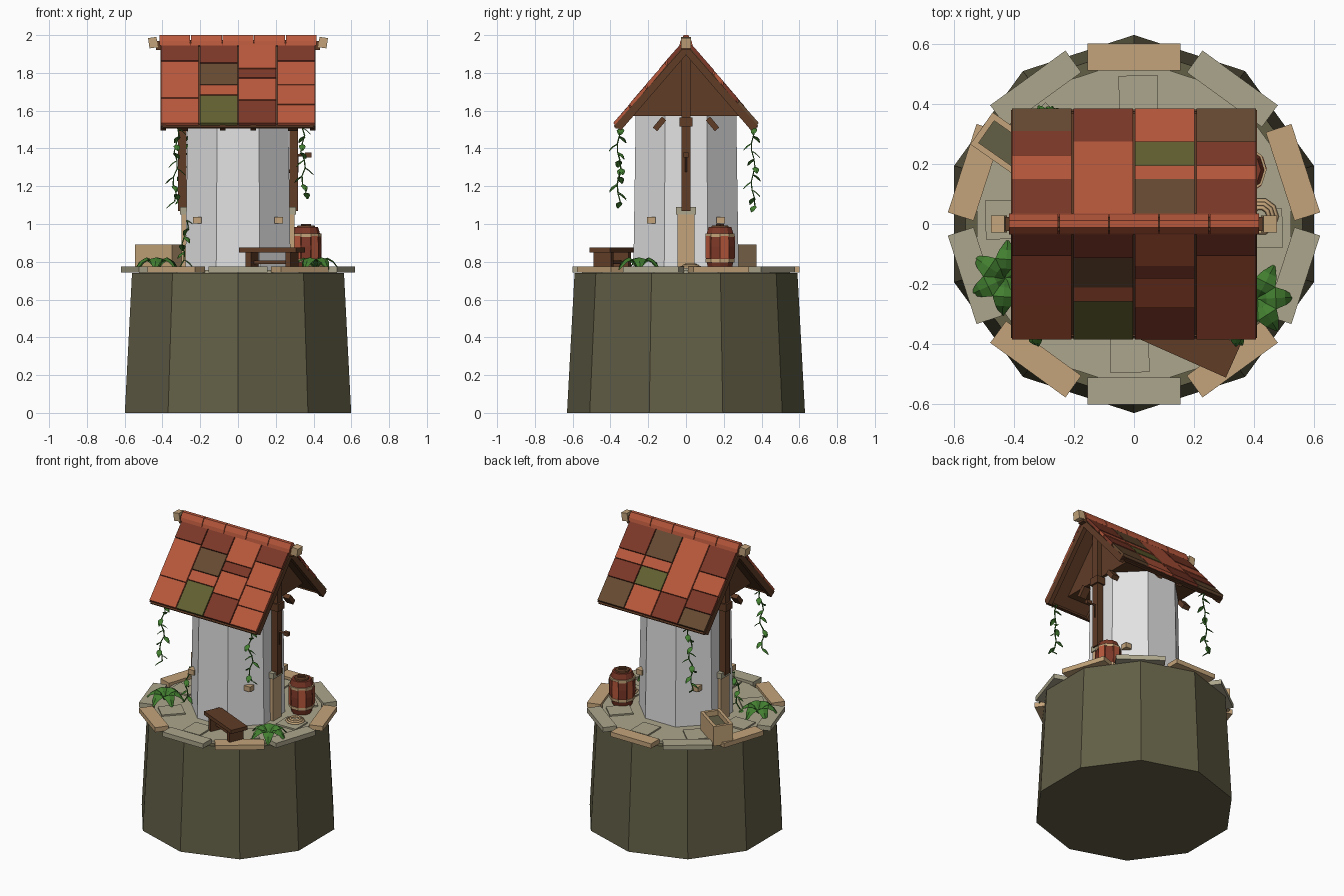
import bpy, bmesh, math, random
from mathutils import Vector, Matrix

random.seed(4)
if "Cube" in bpy.data.objects:
    bpy.data.objects.remove(bpy.data.objects["Cube"], do_unlink=True)


def material(name, rgb):
    lin = [((c / 255 + 0.055) / 1.055) ** 2.4 for c in rgb] + [1]
    m = bpy.data.materials.new(name)
    m.use_nodes = True
    m.diffuse_color = lin
    m.node_tree.nodes["Principled BSDF"].inputs["Base Color"].default_value = lin
    return m


WHITE = material("white plaster", (226, 226, 227))
EARTH = material("dark olive stone", (98, 94, 70))
TAN = material("tan stone", (196, 164, 122))
KHAKI = material("grey khaki stone", (172, 166, 140))
RED = material("clay red", (184, 88, 60))
DARKRED = material("dark clay red", (124, 56, 40))
UMBER = material("umber tile", (102, 74, 50))
MOSS = material("moss tile", (98, 96, 48))
WOOD = material("brown wood", (96, 60, 38))
GREEN = material("leaf green", (66, 126, 48))


def finish(bm, name, mat):
    bmesh.ops.recalc_face_normals(bm, faces=bm.faces)
    me = bpy.data.meshes.new(name)
    bm.to_mesh(me)
    bm.free()
    me.materials.append(mat)
    ob = bpy.data.objects.new(name, me)
    bpy.context.scene.collection.objects.link(ob)
    return ob


def box(name, mat, centre, size, turn=0, axis='Z'):
    bm = bmesh.new()
    bmesh.ops.create_cube(bm, size=1, matrix=Matrix.Translation(centre)
                          @ Matrix.Rotation(math.radians(turn), 4, axis)
                          @ Matrix.Diagonal((*size, 1)))
    return finish(bm, name, mat)


def lathe(name, mat, profile, sides, centre=(0, 0), phase=0.0):
    """Stack of polygon rings from (radius, z) pairs, capped at both ends."""
    bm = bmesh.new()
    rings = []
    for r, z in profile:
        angles = [phase + math.tau * i / sides for i in range(sides)]
        rings.append([bm.verts.new((centre[0] + r * math.cos(a),
                                    centre[1] + r * math.sin(a), z)) for a in angles])
    for a, b in zip(rings, rings[1:]):
        for i in range(sides):
            j = (i + 1) % sides
            bm.faces.new((a[i], a[j], b[j], b[i]))
    bm.faces.new(rings[0])
    bm.faces.new(rings[-1])
    return finish(bm, name, mat)


def extrude_x(name, mat, outline, x0, x1):
    """Extrude a (y, z) outline along x."""
    bm = bmesh.new()
    a, b = [[bm.verts.new((x, y, z)) for y, z in outline] for x in (x0, x1)]
    bm.faces.new(a)
    bm.faces.new(b)
    n = len(a)
    for i in range(n):
        bm.faces.new((a[i], a[(i + 1) % n], b[(i + 1) % n], b[i]))
    return finish(bm, name, mat)


def tube(name, mat, points, radius, cyclic=False):
    cu = bpy.data.curves.new(name, 'CURVE')
    cu.dimensions = '3D'
    cu.bevel_depth = radius
    cu.bevel_resolution = 0
    cu.use_fill_caps = True
    sp = cu.splines.new('POLY')
    sp.points.add(len(points) - 1)
    for p, co in zip(sp.points, points):
        p.co = (*co, 1)
    sp.use_cyclic_u = cyclic
    cu.materials.append(mat)
    ob = bpy.data.objects.new(name, cu)
    bpy.context.scene.collection.objects.link(ob)


# Plinth, floor and rim slabs
lathe("plinth", EARTH, [(0.63, 0), (0.59, 0.74)], 10, phase=math.pi / 2)
lathe("floor", KHAKI, [(0.55, 0.735), (0.55, 0.757)], 10, phase=math.pi / 2)
for i in range(10):
    deg = 90 + 36 * i
    a = math.radians(deg)
    box("rim_slab", KHAKI if i % 2 else TAN,
        (0.557 * math.cos(a), 0.557 * math.sin(a), 0.759), (0.09, 0.31, 0.032), deg)
for deg in range(88, 448, 45):
    a = math.radians(deg)
    box("paver", KHAKI, (0.42 * math.cos(a), 0.42 * math.sin(a), 0.759), (0.15, 0.13, 0.016), deg + 3)

# Tower with corner pegs
lathe("tower", WHITE, [(0.302, 0.74), (0.288, 1.575)], 8, phase=math.pi / 8)
for sx in (-1, 1):
    for sy in (-1, 1):
        box("wall_peg", TAN, (sx * 0.215, sy * 0.185, 1.02), (0.045, 0.045, 0.035))

# Side posts on stone pedestals
for s in (-1, 1):
    box("pedestal", TAN, (s * 0.265, 0, 0.91), (0.07, 0.09, 0.31))
    box("pedestal_cap", KHAKI, (s * 0.267, 0, 1.07), (0.08, 0.105, 0.04))
    box("post", WOOD, (s * 0.295, 0, 1.5), (0.045, 0.05, 0.86))
    box("post_collar", WOOD, (s * 0.297, 0, 1.54), (0.065, 0.07, 0.05))
    for t in (-1, 1):
        box("brace", WOOD, (s * 0.29, t * 0.14, 1.53), (0.05, 0.03, 0.075), t * 40, 'X')

# Roof structure


def slope(y):
    return 1.985 - 1.18 * y


for s in (-1, 1):
    def side(points):
        return [(s * y, z) for y, z in points]
    extrude_x("roof_deck", WOOD, side([(0, 1.966), (0.382, 1.514), (0.36, 1.505), (0, 1.925)]), -0.4, 0.4)
    box("eave_board", WOOD, (0, s * 0.362, 1.518), (0.81, 0.025, 0.025))
    for x in (-0.395, -0.08, 0.08, 0.395):
        extrude_x("rafter", WOOD, side([(0, 1.95), (0.38, 1.52), (0.345, 1.495), (0, 1.895)]),
                  x - 0.015, x + 0.015)
extrude_x("gable_infill", WOOD, [(-0.31, 1.572), (0.31, 1.572), (0, 1.93)], -0.285, 0.285)
box("ridge_beam", WOOD, (0, 0, 1.945), (0.87, 0.045, 0.05))
for s in (-1, 1):
    box("ridge_beam_end", TAN, (s * 0.45, 0, 1.96), (0.045, 0.055, 0.055), s * 8, 'Y')

# Roof tiles: per column, the lower edge of each band and its colour
FRONT = [[(0.106, DARKRED), (0.272, RED), (0.385, RED)],
         [(0.114, DARKRED), (0.212, UMBER), (0.258, RED), (0.385, MOSS)],
         [(0.14, RED), (0.182, DARKRED), (0.28, RED), (0.385, DARKRED)],
         [(0.106, DARKRED), (0.212, RED), (0.3, RED), (0.385, RED)]]
BACK = [[(0.15, DARKRED), (0.23, RED), (0.31, DARKRED), (0.385, UMBER)],
        [(0.275, RED), (0.385, DARKRED)],
        [(0.15, UMBER), (0.195, RED), (0.275, MOSS), (0.385, RED)],
        [(0.15, DARKRED), (0.195, RED), (0.275, DARKRED), (0.385, UMBER)]]
for s, columns in ((-1, FRONT), (1, BACK)):
    for c, bands in enumerate(columns):
        x0 = -0.41 + 0.205 * c
        top = 0.01
        for low, mat in bands:
            outline = [(top, slope(top)), (low, slope(low) + 0.005),
                       (low - 0.012, slope(low) - 0.012), (top, slope(top) - 0.022)]
            extrude_x("roof_tile", mat, [(s * y, z) for y, z in outline], x0 + 0.003, x0 + 0.202)
            top = low
CAP = [(-0.035, 1.945), (-0.03, 1.968), (-0.012, 2.0), (0.012, 2.0), (0.03, 1.968), (0.035, 1.945)]
for i in range(5):
    x0 = -0.418 + 0.1672 * i
    extrude_x("ridge_cap", RED, CAP, x0 + 0.002, x0 + 0.165)

# Crank
tube("crank", WOOD, [(0.27, 0, 1.28), (0.315, 0, 1.28), (0.315, 0, 1.365), (0.385, 0, 1.365)], 0.009)
box("crank_grip", WOOD, (0.372, 0, 1.365), (0.035, 0.025, 0.025))

# Barrel
B = (0.36, 0.18)
lathe("barrel", DARKRED, [(0.063, 0.757), (0.08, 0.82), (0.082, 0.88), (0.077, 0.94), (0.063, 0.985)], 10, B)
for i in range(0, 10, 2):
    a = math.tau * (i + 0.5) / 10
    box("barrel_stave", RED, (B[0] + 0.074 * math.cos(a), B[1] + 0.074 * math.sin(a), 0.877),
        (0.012, 0.044, 0.12), math.degrees(a))
for z, r in ((0.805, 0.081), (0.94, 0.082)):
    lathe("barrel_hoop", TAN, [(r, z - 0.009), (r, z + 0.009)], 10, B)
lathe("barrel_lid", WOOD, [(0.05, 0.98), (0.045, 0.993)], 10, B)
box("lid_handle", WOOD, (*B, 0.993), (0.05, 0.02, 0.015), 30)

# Rope coil
for k, r in enumerate((0.055, 0.043, 0.03)):
    tube("rope_coil", TAN, [(0.42 + r * math.cos(a), 0.025 + r * math.sin(a), 0.77 + 0.007 * k)
                            for a in [math.tau * i / 10 for i in range(10)]], 0.008, True)

# Bench
turn = Matrix.Rotation(math.radians(-24), 3, 'Z')
hub = Vector((0.18, -0.39, 0))
box("bench_seat", WOOD, hub + Vector((0, 0, 0.862)), (0.33, 0.12, 0.025), -24)
box("bench_rail", WOOD, hub + Vector((0, 0, 0.797)), (0.24, 0.02, 0.02), -24)
for s in (-1, 1):
    box("bench_leg", WOOD, hub + turn @ Vector((s * 0.115, 0, 0.804)), (0.03, 0.1, 0.1), -24)

# Trough
turn = Matrix.Rotation(math.radians(-35), 3, 'Z')
hub = Vector((-0.41, 0.25, 0))
box("trough_water", EARTH, hub + Vector((0, 0, 0.805)), (0.21, 0.1, 0.1), -35)
for s in (-1, 1):
    box("trough_side", TAN, hub + turn @ Vector((0, s * 0.055, 0.823)), (0.24, 0.02, 0.135), -35)
    box("trough_end", TAN, hub + turn @ Vector((s * 0.11, 0, 0.823)), (0.02, 0.09, 0.135), -35)


# Foliage
def leaf(bm, root, yaw, length, width, rise, drop):
    """Arched leaf with a raised midrib, built from a few cross rows."""
    out = Vector((math.cos(yaw), math.sin(yaw), 0))
    across = Vector((-out.y, out.x, 0))
    rows = []
    for i in range(5):
        t = i / 4
        mid = Vector(root) + out * length * t + Vector((0, 0, rise * math.sin(math.pi * t) - drop * t))
        w = across * width * (0.06 + 0.44 * math.sin(math.pi * t ** 0.85))
        dip = Vector((0, 0, -0.12 * width))
        rows.append([bm.verts.new(p) for p in (mid - w + dip, mid, mid + w + dip)])
    for a, b in zip(rows, rows[1:]):
        for i in range(2):
            bm.faces.new((a[i], a[i + 1], b[i + 1], b[i]))


for x, y, first in ((-0.43, -0.18, 0.45), (0.41, -0.25, 0.05)):
    bm = bmesh.new()
    for i in range(6):
        leaf(bm, (x, y, 0.77), first + math.tau * i / 6, 0.125, 0.075, 0.055, 0.005)
    finish(bm, "ground_fern", GREEN)


def vine(x, y, top, bottom, lean=0.0):
    n = max(4, round((top - bottom) / 0.042))
    path = [(x + 0.012 * math.sin(i * 1.7) + lean * i / n, y + 0.01 * math.cos(i * 1.3),
             top + (bottom - top) * i / n) for i in range(n + 1)]
    tube("vine_stem", GREEN, path, 0.004)
    bm = bmesh.new()
    for i, p in enumerate(path):
        leaf(bm, p, i * 2.5 + random.uniform(-0.4, 0.4), 0.045, 0.036, 0.006, 0.035)
    finish(bm, "vine_leaves", GREEN)


vine(-0.32, -0.355, 1.51, 1.12, -0.02)
vine(0.34, -0.355, 1.51, 1.17, 0.01)
vine(-0.27, 0.355, 1.51, 1.1, -0.03)
vine(-0.27, -0.15, 1.02, 0.77, -0.03)
